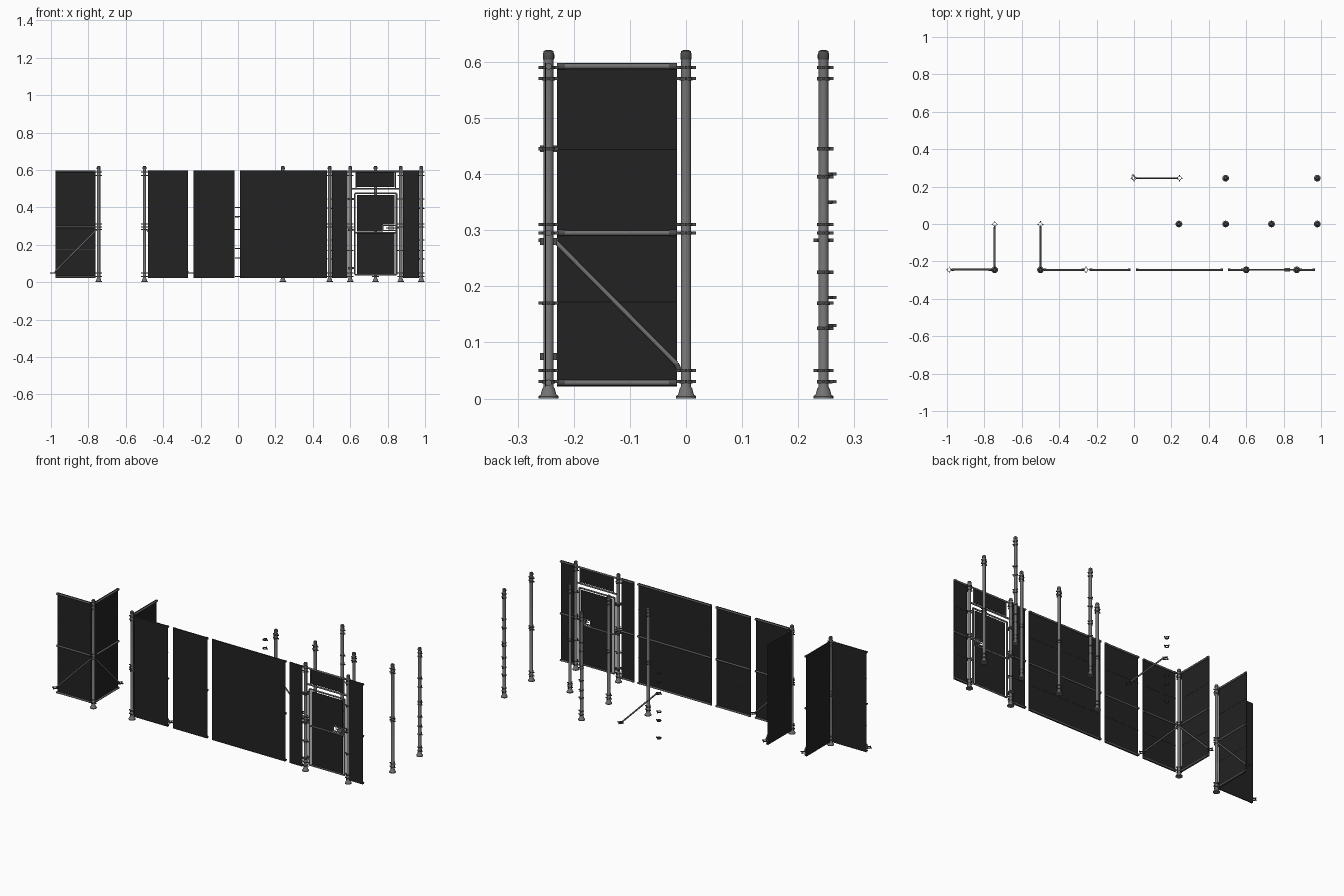
import bpy, bmesh, math
from mathutils import Vector, Matrix

if "Cube" in bpy.data.objects:
    bpy.data.objects.remove(bpy.data.objects["Cube"])


def material(name, c):
    m = bpy.data.materials.new(name)
    m.diffuse_color = (*c, 1)
    m.use_nodes = True
    m.node_tree.nodes["Principled BSDF"].inputs["Base Color"].default_value = m.diffuse_color
    return m


STEEL = material("grey steel", (0.17, 0.17, 0.17))
DARK = material("dark fittings", (0.075, 0.075, 0.075))
BLACK = material("black sheet", (0.016, 0.016, 0.016))
V = Vector


def make(name, bm, mat):
    me = bpy.data.meshes.new(name)
    bmesh.ops.recalc_face_normals(bm, faces=bm.faces)
    bm.to_mesh(me)
    bm.free()
    me.materials.append(mat)
    ob = bpy.data.objects.new(name, me)
    bpy.context.collection.objects.link(ob)
    return ob


def tube(bm, a, b, r, n=12):
    a, b = V(a), V(b)
    d = b - a
    m = Matrix.Translation((a + b) / 2) @ d.to_track_quat('Z', 'Y').to_matrix().to_4x4()
    bmesh.ops.create_cone(bm, cap_ends=True, segments=n, radius1=r, radius2=r,
                          depth=d.length, matrix=m)


def box(bm, lo, hi):
    lo, hi = V(lo), V(hi)
    m = Matrix.Translation((lo + hi) / 2) @ Matrix.Diagonal((*(hi - lo), 1))
    bmesh.ops.create_cube(bm, size=1, matrix=m)


def lathe(bm, x, y, prof, n=16, closed=False):
    """Revolve (radius, z) points around a vertical axis."""
    rings = [[bm.verts.new((x + r * math.cos(2 * math.pi * i / n),
                            y + r * math.sin(2 * math.pi * i / n), z))
              for i in range(n)] for r, z in prof]
    pairs = list(zip(rings, rings[1:])) + ([(rings[-1], rings[0])] if closed else [])
    for a, b in pairs:
        for i in range(n):
            j = (i + 1) % n
            bm.faces.new((a[i], a[j], b[j], b[i]))
    if not closed:
        bm.faces.new(rings[0])
        bm.faces.new(rings[-1])


def clamp(bm, x, y, z, dirs):
    """Hollow ring clamp with bolt tabs."""
    lathe(bm, x, y, [(0.009, z - .003), (0.0112, z - .003), (0.0112, z + .003), (0.009, z + .003)],
          closed=True)
    for dx, dy in dirs:
        c = V((x + dx * .014, y + dy * .014, z))
        h = V((.004 if dx else .002, .004 if dy else .002, .0028))
        box(bm, c - h, c + h)


ALL = ((1, 0), (-1, 0), (0, 1), (0, -1))
LOW = (.03, .05, .295, .31, .57, .59)


def post(x, y, levels, dirs):
    bm = bmesh.new()
    lathe(bm, x, y, [(.018, 0), (.018, .004), (.014, .007), (.011, .018), (.0088, .021),
                     (.0088, .605)])
    make("post", bm, STEEL)
    bm = bmesh.new()
    lathe(bm, x, y, [(.0095, .604), (.0102, .606), (.0102, .613), (.0085, .619), (.004, .6215)])
    make("post_cap", bm, DARK)
    bm = bmesh.new()
    for z in levels:
        clamp(bm, x, y, z, dirs)
    make("post_clamps", bm, DARK)


def panel(name, origin, along, back, s0, s1, brace=0):
    """Sheet with three rails; `back` points from the sheet toward the rails."""
    o, u, n = V((*origin, 0)), V((*along, 0)), V((*back, 0))
    at = lambda s, z, off=0: o + u * s + n * off + V((0, 0, z))
    bm = bmesh.new()
    a, b = at(s0, .021, -.0045), at(s1, .598, -.0065)
    box(bm, [min(p) for p in zip(a, b)], [max(p) for p in zip(a, b)])
    make(name + "_sheet", bm, BLACK)
    bm, fit = bmesh.new(), bmesh.new()
    for z in (.028, .295, .592):
        tube(bm, at(s0, z), at(s1, z), .0048)
        for s, e in ((s0, .014), (s1, -.014)):
            tube(fit, at(s, z), at(s + e, z), .0058)
    make(name + "_rails", bm, STEEL)
    make(name + "_rail_sockets", fit, DARK)
    bm = bmesh.new()
    for z in (.173, .445):
        tube(bm, at(s0, z, -.0045), at(s1, z, -.0045), .001, 6)
    make(name + "_seams", bm, DARK)
    if brace:
        diagonal(name, origin, along)


def diagonal(name, origin, along):
    o, u = V((*origin, 0)), V((*along, 0))
    bm = bmesh.new()
    tube(bm, o + u * .012 + V((0, 0, .28)), o + u * .228 + V((0, 0, .062)), .0042)
    make(name + "_brace", bm, STEEL)
    bm = bmesh.new()
    e = o + u * .243
    clamp(bm, e.x, e.y, .05, ALL)
    p = o + u * .228 + V((0, 0, .062))
    tube(bm, p, e - u * .01 + V((0, 0, .05)), .0045)
    clamp(bm, o.x, o.y, .282, ALL)
    make(name + "_brace_clamps", bm, DARK)


# Free standing posts
FULL = LOW + (.125, .17, .225, .395, .445)
for x in (.24, .49, .735, .98):
    post(x, 0, LOW, ALL)
for x in (.49, .98):
    post(x, .245, FULL, ((1, 0), (0, 1)))

# Corner posts and gate posts
Y = -.245
for x in (-.745, -.5):
    post(x, Y, LOW, ALL)
for x in (.6, .87):
    post(x, Y, LOW + (.17, .445), ALL)

# Two corner sections with braces
panel("outer_left_panel", (-.745, Y), (-1, 0), (0, -1), .018, .232, 1)
panel("outer_side_panel", (-.745, Y), (0, 1), (1, 0), .015, .229, 1)
panel("inner_side_panel", (-.5, Y), (0, 1), (1, 0), .015, .229, 1)
panel("corner_wall_panel", (-.5, Y), (1, 0), (0, 1), .018, .232, 1)

# Straight wall
panel("short_wall_panel", (0, Y), (1, 0), (0, 1), -.237, -.018)
panel("long_wall_panel", (0, Y), (1, 0), (0, 1), .01, .477)
panel("gate_left_panel", (0, Y), (1, 0), (0, 1), .503, .585)
panel("gate_right_panel", (0, Y), (1, 0), (0, 1), .883, .968)

# Gate header
bm = bmesh.new()
for z in (.592, .5):
    tube(bm, (.61, Y, z), (.86, Y, z), .0048)
for x in (.63, .842):
    tube(bm, (x, Y, .5), (x, Y, .592), .003)
make("gate_header_frame", bm, STEEL)
bm = bmesh.new()
box(bm, (.634, Y - .001, .508), (.838, Y + .001, .587))
make("gate_header_sheet", bm, BLACK)

# Gate leaf
bm = bmesh.new()
for z in (.04, .265, .475):
    tube(bm, (.625, Y, z), (.847, Y, z), .0045)
for x in (.625, .847):
    tube(bm, (x, Y, .04), (x, Y, .475), .0045)
make("gate_leaf_frame", bm, STEEL)
bm = bmesh.new()
for lo, hi in (((.637, .045), (.836, .26)), ((.637, .27), (.775, .465)),
               ((.775, .308), (.836, .465))):
    box(bm, (lo[0], Y - .001, lo[1]), (hi[0], Y + .001, hi[1]))
make("gate_leaf_sheet", bm, BLACK)

# Gate latch in its cutout
bm = bmesh.new()
for z in (.276, .303):
    box(bm, (.775, Y - .004, z - .002), (.847, Y + .004, z + .002))
box(bm, (.773, Y - .004, .274), (.777, Y + .004, .305))
tube(bm, (.79, Y, .29), (.862, Y, .29), .003)
box(bm, (.805, Y - .009, .282), (.835, Y + .009, .297))
make("gate_latch", bm, STEEL)

# Gate hinges
bm = bmesh.new()
for z in (.075, .28, .445):
    box(bm, (.588, Y - .015, z - .006), (.612, Y - .009, z + .006))
    box(bm, (.588, Y + .009, z - .006), (.612, Y + .015, z + .006))
    box(bm, (.608, Y - .004, z - .005), (.626, Y + .004, z + .005))
make("gate_hinges", bm, DARK)

# Loose brace and clamps behind the wall
diagonal("loose", (0, .245), (1, 0))
bm = bmesh.new()
for z in (.03, .13, .18, .35, .4):
    clamp(bm, -.005, .25, z, ((1, 0), (0, 1)))
make("loose_clamps", bm, DARK)

# Smooth round parts, keep edges sharp
for ob in bpy.context.scene.objects:
    ob.select_set(True)
    bpy.context.view_layer.objects.active = ob
bpy.ops.object.shade_smooth_by_angle(angle=math.radians(40))
